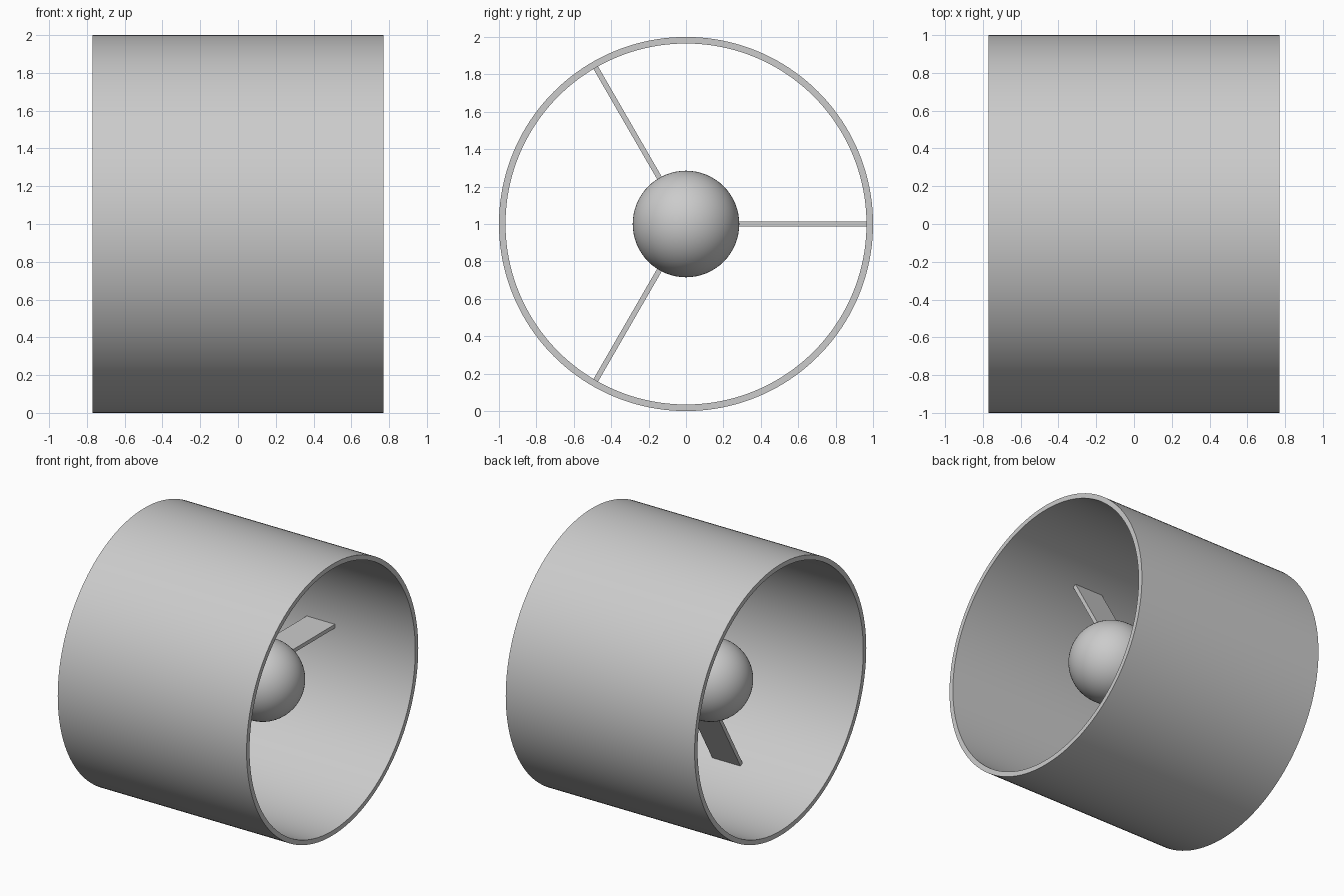
import bpy
import math
from mathutils import Matrix

if "Cube" in bpy.data.objects:
    bpy.data.objects.remove(bpy.data.objects["Cube"], do_unlink=True)

# Dimensions
HALF_LENGTH = 0.77
OUTER, INNER = 1.0, 0.965
HUB_RADIUS, HUB_HALF = 0.285, 0.2
STRUT_WIDTH, STRUT_THICK = 0.23, 0.028

gray = bpy.data.materials.new("plain gray")
gray.use_nodes = True
gray.diffuse_color = (0.6, 0.6, 0.6, 1)
gray.node_tree.nodes["Principled BSDF"].inputs["Base Color"].default_value = gray.diffuse_color


def lathe(name, profile, steps, closed):
    """Spin an (x, radius) profile round the x axis at z = 1."""
    rows = len(profile)
    verts, faces = [], []
    for s in range(steps):
        a = math.tau * s / steps
        verts += [(x, r * math.cos(a), r * math.sin(a)) for x, r in profile]
    for s in range(steps):
        a, b = s * rows, (s + 1) % steps * rows
        for i in range(rows if closed else rows - 1):
            j = (i + 1) % rows
            faces.append((a + i, b + i, b + j, a + j))
    mesh = bpy.data.meshes.new(name)
    mesh.from_pydata(verts, [], faces)
    return finish(name, mesh)


def finish(name, mesh):
    import bmesh
    bm = bmesh.new()
    bm.from_mesh(mesh)
    bmesh.ops.remove_doubles(bm, verts=bm.verts, dist=1e-5)
    bmesh.ops.recalc_face_normals(bm, faces=bm.faces)
    bm.to_mesh(mesh)
    bm.free()
    mesh.materials.append(gray)
    obj = bpy.data.objects.new(name, mesh)
    obj.location.z = OUTER
    bpy.context.collection.objects.link(obj)
    bpy.ops.object.select_all(action="DESELECT")
    obj.select_set(True)
    bpy.context.view_layer.objects.active = obj
    bpy.ops.object.shade_smooth_by_angle(angle=math.radians(30))
    return obj


# Open duct
lathe("duct", [(-HALF_LENGTH, OUTER), (HALF_LENGTH, OUTER),
               (HALF_LENGTH, INNER), (-HALF_LENGTH, INNER)], 160, True)

# Hub: a cylinder with rounded ends
arc = [math.pi / 2 * i / 16 for i in range(17)]
dome = [(HUB_HALF + HUB_RADIUS * math.cos(t), HUB_RADIUS * math.sin(t)) for t in arc]
lathe("hub", [(-x, r) for x, r in dome] + dome[::-1], 64, False)

# Three flat struts from hub to duct
inner_end, outer_end = HUB_RADIUS - 0.03, INNER + 0.01
for k in range(3):
    bpy.ops.mesh.primitive_cube_add(size=1)
    strut = bpy.context.object
    strut.name = f"strut_{k + 1}"
    size = Matrix.Diagonal((STRUT_WIDTH, outer_end - inner_end, STRUT_THICK, 1))
    shift = Matrix.Translation((0, (inner_end + outer_end) / 2, 0))
    strut.data.transform(Matrix.Rotation(math.tau * k / 3, 4, "X") @ shift @ size)
    strut.location = (0, 0, OUTER)
    strut.data.materials.append(gray)
